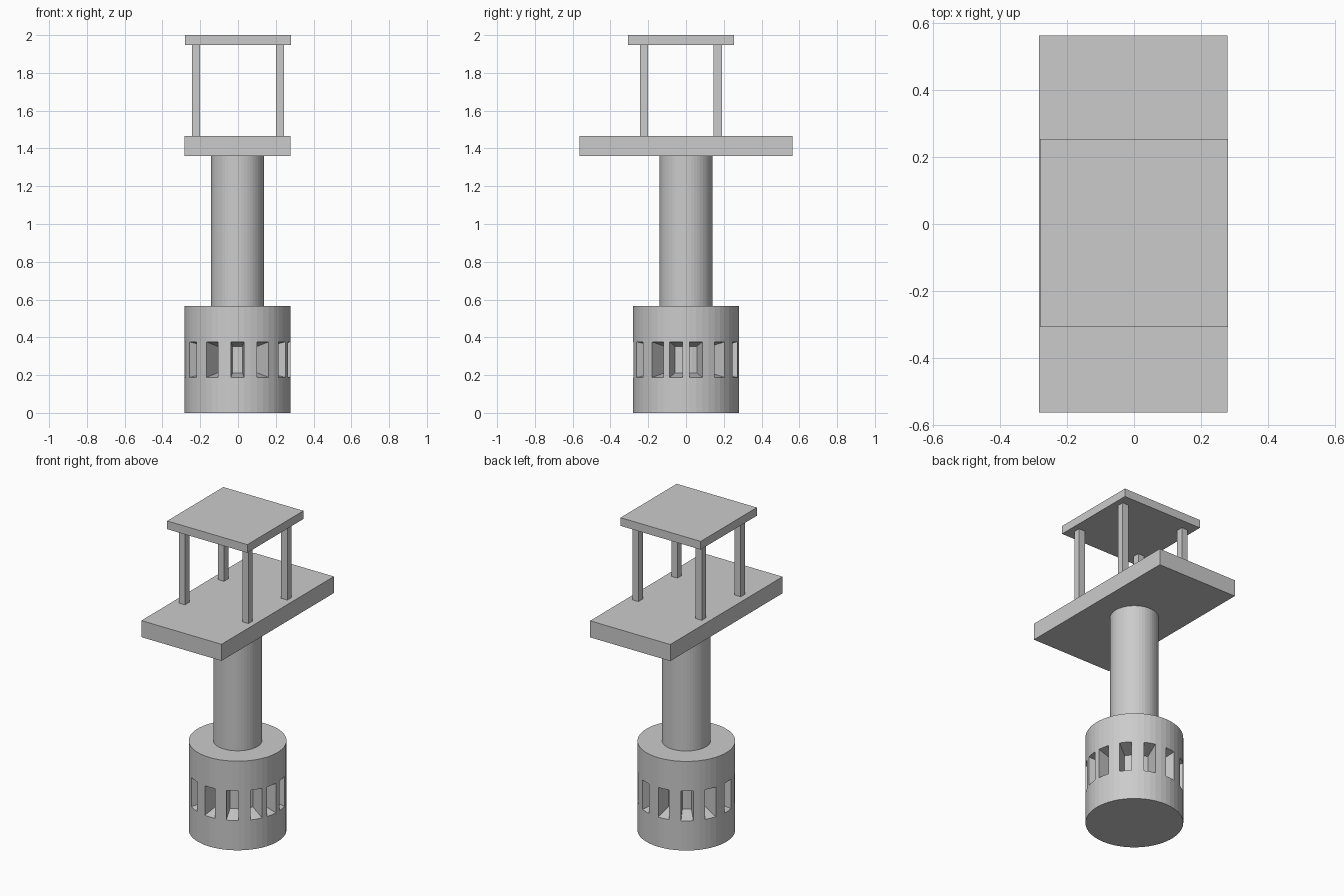
import bpy, bmesh
from math import radians, sin, cos, atan2, degrees
from mathutils import Vector, Matrix

if "Cube" in bpy.data.objects:
    bpy.data.objects.remove(bpy.data.objects["Cube"])

SIDES = 50
CX = -0.0025      # tower axis sits slightly left of the roof axis


def finish(bm, name):
    bmesh.ops.recalc_face_normals(bm, faces=bm.faces)
    mesh = bpy.data.meshes.new(name)
    bm.to_mesh(mesh)
    bm.free()
    obj = bpy.data.objects.new(name, mesh)
    bpy.context.collection.objects.link(obj)
    return obj


def box(name, x, y, z):
    bm = bmesh.new()
    size = Vector((x[1] - x[0], y[1] - y[0], z[1] - z[0]))
    mid = Vector((sum(x), sum(y), sum(z))) / 2
    bmesh.ops.create_cube(bm, size=1, matrix=Matrix.Translation(mid) @ Matrix.Diagonal(size).to_4x4())
    return finish(bm, name)


def cylinder_mesh(radius, z0, z1):
    bm = bmesh.new()
    bmesh.ops.create_cone(bm, cap_ends=True, segments=SIDES, radius1=radius, radius2=radius,
                          depth=z1 - z0, matrix=Matrix.Translation((0, 0, (z0 + z1) / 2)))
    return bm


# Round base: cut into three bands, with tapered window pockets in the middle one
bm = cylinder_mesh(0.281, 0, 0.565)
for z in (0.188, 0.376):
    bmesh.ops.bisect_plane(bm, geom=bm.verts[:] + bm.edges[:] + bm.faces[:],
                           plane_co=(0, 0, z), plane_no=(0, 0, 1))

# Window angles measured from the front, turning to the right; one pair is closer together
angles = [57.6 - 28.8 * i for i in range(12)] + [79.2]
windows = []
for a in angles:
    t = radians(a - 90)
    out = Vector((cos(t), sin(t), 0))
    faces = []
    for f in bm.faces:
        c = f.calc_center_median()
        if 0.2 < c.z < 0.36 and c.xy.length > 0.2 and c.xy.normalized().dot(out.xy) > cos(radians(6)):
            faces.append(f)
    windows.append((out, faces))

for out, faces in windows:
    bmesh.ops.inset_region(bm, faces=faces, thickness=0.001, use_even_offset=True)
    mid = out * 0.281 + Vector((0, 0, 0.282))
    for v in {v for f in faces for v in f.verts}:
        v.co = mid + (v.co - mid) * 0.75 - out * 0.11
base = finish(bm, "windowed_base")
base.location.x = CX

# Column
column = finish(cylinder_mesh(0.14, 0.565, 1.36), "column")
column.location.x = CX

# Deck and roof
box("deck", (CX - 0.281, CX + 0.281), (-0.5625, 0.5625), (1.36, 1.465))
box("roof", (-0.281, 0.281), (-0.308, 0.254), (1.948, 2.0))

# Four roof posts
for sx, side in ((-1, "left"), (1, "right")):
    for sy, end in ((-1, "front"), (1, "back")):
        px, py = sx * 0.222, -0.027 + sy * 0.195
        box(f"{end}_{side}_post", (px - 0.0215, px + 0.0215), (py - 0.0215, py + 0.0215), (1.465, 1.948))
